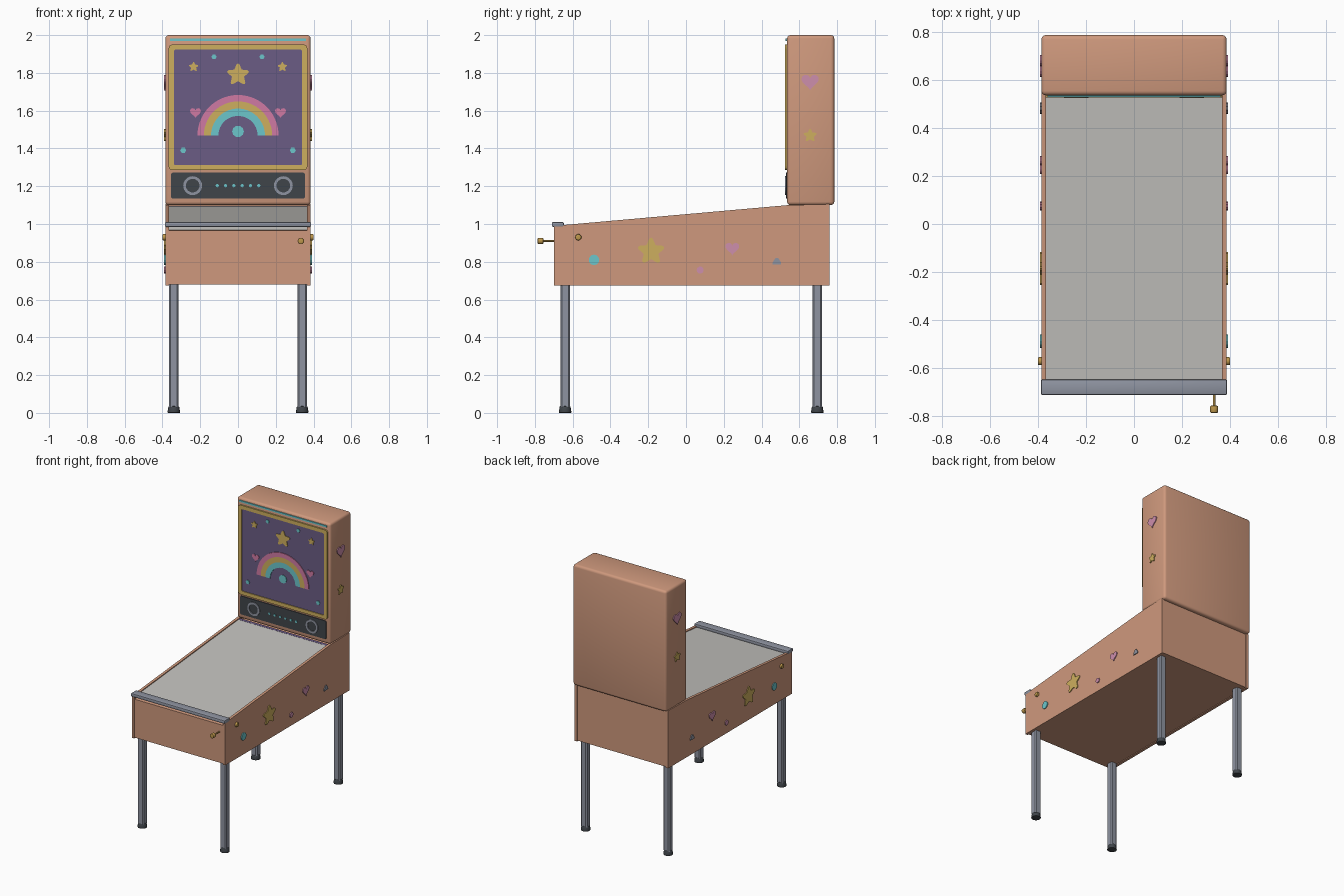
import bpy, bmesh, math
from mathutils import Matrix, Vector

if "Cube" in bpy.data.objects:
    bpy.data.objects.remove(bpy.data.objects["Cube"])


def material(name, rgb):
    m = bpy.data.materials.new(name)
    lin = [(c / 255 / 12.92) if c < 11 else ((c / 255 + 0.055) / 1.055) ** 2.4 for c in rgb]
    m.diffuse_color = (*lin, 1)
    m.use_nodes = True
    m.node_tree.nodes["Principled BSDF"].inputs["Base Color"].default_value = m.diffuse_color
    return m


SALMON = material("salmon cabinet", (207, 153, 125))
PURPLE = material("purple backglass", (107, 92, 133))
YELLOW = material("warm yellow", (206, 175, 94))
TEAL = material("teal", (108, 198, 203))
PINK = material("pink", (208, 122, 164))
LILAC = material("lilac pink", (205, 142, 172))
METAL = material("grey metal", (143, 148, 161))
DARK = material("charcoal", (64, 69, 74))
GLASS = material("pale grey glass", (194, 193, 189))
BRASS = material("brass", (190, 152, 76))


def finish(name, bm, mat, smooth=False):
    bmesh.ops.recalc_face_normals(bm, faces=bm.faces)
    me = bpy.data.meshes.new(name)
    bm.to_mesh(me)
    bm.free()
    me.materials.append(mat)
    ob = bpy.data.objects.new(name, me)
    bpy.context.collection.objects.link(ob)
    if smooth:
        bpy.ops.object.select_all(action='DESELECT')
        ob.select_set(True)
        bpy.context.view_layer.objects.active = ob
        bpy.ops.object.shade_smooth_by_angle(angle=math.radians(35))
    return ob


def front(u, v, d):      # outline drawn in x, z
    return Vector((u, d, v))


def side(u, v, d):       # outline drawn in y, z
    return Vector((d, u, v))


def prism(name, pts, plane, a, b, mat, hole=None):
    """Extrude an outline from depth a to b, with an optional matching hole."""
    bm = bmesh.new()
    n = len(pts)
    loops = [[bm.verts.new(plane(u, v, d)) for u, v in o]
             for o in ([pts, hole] if hole else [pts]) for d in (a, b)]

    def band(p, q):
        for i in range(n):
            bm.faces.new((p[i], p[(i + 1) % n], q[(i + 1) % n], q[i]))
    band(loops[0], loops[1])
    if hole:
        band(loops[2], loops[3])
        band(loops[0], loops[2])
        band(loops[1], loops[3])
    else:
        bm.faces.new(loops[0])
        bm.faces.new(loops[1])
    return finish(name, bm, mat)


def box(name, lo, hi, mat, bevel=0.0, segs=1, vertical=False):
    bm = bmesh.new()
    lo, hi = Vector(lo), Vector(hi)
    bmesh.ops.create_cube(bm, size=1, matrix=Matrix.Translation((lo + hi) / 2) @ Matrix.Diagonal((*(hi - lo), 1)))
    if bevel:
        es = [e for e in bm.edges if not vertical or abs(e.verts[0].co.z - e.verts[1].co.z) > 0.01]
        bmesh.ops.bevel(bm, geom=es, offset=bevel, segments=segs, profile=0.5, affect='EDGES')
    return finish(name, bm, mat, segs > 1)


def rod(name, a, b, r1, r2, mat, n=16, bevel=0.0):
    bm = bmesh.new()
    a, b = Vector(a), Vector(b)
    rot = (b - a).to_track_quat('Z', 'Y').to_matrix().to_4x4()
    bmesh.ops.create_cone(bm, cap_ends=True, segments=n, radius1=r1, radius2=r2, depth=(b - a).length,
                          matrix=Matrix.Translation((a + b) / 2) @ rot)
    if bevel:
        es = [e for e in bm.edges if any(len(f.verts) > 4 for f in e.link_faces)]
        bmesh.ops.bevel(bm, geom=es, offset=bevel, segments=2, profile=0.5, affect='EDGES')
    return finish(name, bm, mat, True)


# Outlines
def circle(cx, cz, r, n=24, start=0.0):
    return [(cx + r * math.cos(start + math.tau * i / n), cz + r * math.sin(start + math.tau * i / n))
            for i in range(n)]


def star(cx, cz, r):
    pts = []
    for i in range(5):
        a = math.pi / 2 + math.tau * i / 5
        for da, k in ((-0.13, 0.94), (0, 1), (0.13, 0.94), (math.pi / 5, 0.56)):
            pts.append((cx + r * k * math.cos(a + da), cz + r * k * math.sin(a + da)))
    return pts


def heart(cx, cz, w):
    pts = []
    for i in range(28):
        t = math.tau * i / 28
        z = 13 * math.cos(t) - 5 * math.cos(2 * t) - 2 * math.cos(3 * t) - math.cos(4 * t)
        pts.append((cx + w / 32 * 16 * math.sin(t) ** 3, cz + w / 32 * (z + 2)))
    return pts


def round_rect(x, z0, z1, r):
    pts = []
    for cx, cz, a0 in ((x - r, z1 - r, 0), (r - x, z1 - r, 90), (r - x, z0 + r, 180), (x - r, z0 + r, 270)):
        for k in range(5):
            a = math.radians(a0 + k * 22.5)
            pts.append((cx + r * math.cos(a), cz + r * math.sin(a)))
    return pts


def arch(r0, r1, cz, n=28):
    arc = [math.pi * i / n for i in range(n + 1)]
    return ([(r1 * math.cos(a), cz + r1 * math.sin(a)) for a in arc] +
            [(r0 * math.cos(a), cz + r0 * math.sin(a)) for a in reversed(arc)])


# Cabinet: two side panels around a slightly recessed body
SIDE = [(-0.70, 0.675), (0.76, 0.675), (0.76, 1.105), (0.54, 1.10), (-0.70, 0.99)]
BODY = [(-0.695, 0.68), (0.755, 0.68), (0.755, 1.10), (0.54, 1.07), (-0.695, 0.965)]
for s, tag in ((-1, "left"), (1, "right")):
    prism(f"cabinet_side_{tag}", SIDE, side, s * 0.365, s * 0.385, SALMON)
prism("cabinet_body", BODY, side, -0.366, 0.366, SALMON)
prism("playfield_glass", [(-0.66, 0.965), (0.525, 1.07), (0.525, 1.092), (-0.66, 0.987)], side, -0.365, 0.365, GLASS)
prism("playfield_back_strip", [(0.525, 1.06), (0.545, 1.06), (0.545, 1.095), (0.525, 1.093)], side, -0.364, 0.364, PURPLE)
box("lockdown_bar", (-0.387, -0.71, 0.985), (0.387, -0.647, 1.01), METAL, 0.006, 2)

# Legs and feet
for s, tx in ((-1, "left"), (1, "right")):
    for y, ty in ((-0.64, "front"), (0.695, "back")):
        x = s * 0.34
        box(f"{ty}_leg_{tx}", (x - 0.025, y - 0.025, 0.03), (x + 0.025, y + 0.025, 0.68), METAL, 0.008, 1, True)
        rod(f"{ty}_foot_{tx}", (x, y, 0), (x, y, 0.036), 0.034, 0.028, DARK, 16, 0.004)

# Plunger and flipper buttons
rod("plunger_rod", (0.333, -0.69, 0.91), (0.333, -0.76, 0.91), 0.005, 0.005, BRASS, 12)
rod("plunger_knob", (0.333, -0.755, 0.91), (0.333, -0.785, 0.91), 0.017, 0.017, BRASS, 16, 0.005)
for s, tag in ((-1, "left"), (1, "right")):
    rod(f"flipper_button_{tag}", (s * 0.38, -0.57, 0.93), (s * 0.40, -0.57, 0.93), 0.017, 0.016, BRASS, 16, 0.004)

# Backbox
box("backbox", (-0.385, 0.535, 1.10), (0.385, 0.785, 2.0), SALMON, 0.018, 3)
box("top_light_strip", (-0.36, 0.528, 1.970), (0.36, 0.545, 1.982), TEAL)
prism("backglass_frame", round_rect(0.367, 1.285, 1.95, 0.02), front, 0.525, 0.54, YELLOW,
      round_rect(0.34, 1.312, 1.923, 0.01))
prism("backglass", round_rect(0.342, 1.31, 1.925, 0.01), front, 0.531, 0.539, PURPLE)

# Speaker panel
prism("speaker_panel", round_rect(0.355, 1.135, 1.272, 0.012), front, 0.529, 0.54, DARK)
for s, tag in ((-1, "left"), (1, "right")):
    prism(f"speaker_ring_{tag}", circle(s * 0.24, 1.203, 0.05), front, 0.524, 0.53, METAL,
          circle(s * 0.24, 1.203, 0.036))
for i in range(6):
    prism(f"panel_light_{i}", circle(-0.11 + 0.044 * i, 1.203, 0.009, 8), front, 0.525, 0.53, TEAL)

# Backglass artwork
Y0, Y1 = 0.526, 0.532
for name, r0, r1, mat in (("outer", 0.181, 0.215, PINK), ("middle", 0.143, 0.181, YELLOW),
                          ("inner", 0.104, 0.143, TEAL)):
    prism(f"rainbow_{name}", arch(r0, r1, 1.468), front, Y0, Y1, mat)
prism("rainbow_gem", circle(0, 1.49, 0.031, 10), front, Y0, Y1, TEAL)
prism("large_star", star(0, 1.79, 0.06), front, Y0, Y1, YELLOW)
for s, tag in ((-1, "left"), (1, "right")):
    prism(f"small_star_{tag}", star(s * 0.235, 1.832, 0.026), front, Y0, Y1, YELLOW)
    prism(f"art_heart_{tag}", heart(s * 0.225, 1.588, 0.058), front, Y0, Y1, PINK)
    prism(f"upper_dot_{tag}", circle(s * 0.127, 1.885, 0.014, 6), front, Y0, Y1, TEAL)
    prism(f"lower_dot_{tag}", circle(s * 0.29, 1.39, 0.016, 6), front, Y0, Y1, TEAL)

# Side decals, same on both sides
DECALS = (("teal_dot", circle(-0.487, 0.81, 0.028, 12), TEAL),
          ("big_star", star(-0.185, 0.855, 0.073), YELLOW),
          ("heart", heart(0.245, 0.868, 0.074), LILAC),
          ("pink_dot", circle(0.075, 0.756, 0.019, 10), LILAC),
          ("grey_gem", [(0.458, 0.786), (0.504, 0.786), (0.503, 0.797), (0.488, 0.82), (0.474, 0.82), (0.459, 0.797)], METAL),
          ("backbox_heart", heart(0.657, 1.75, 0.092), LILAC),
          ("backbox_star", star(0.657, 1.468, 0.036), YELLOW))
for s, tag in ((-1, "left"), (1, "right")):
    for name, pts, mat in DECALS:
        prism(f"decal_{name}_{tag}", pts, side, s * 0.383, s * 0.391, mat)
